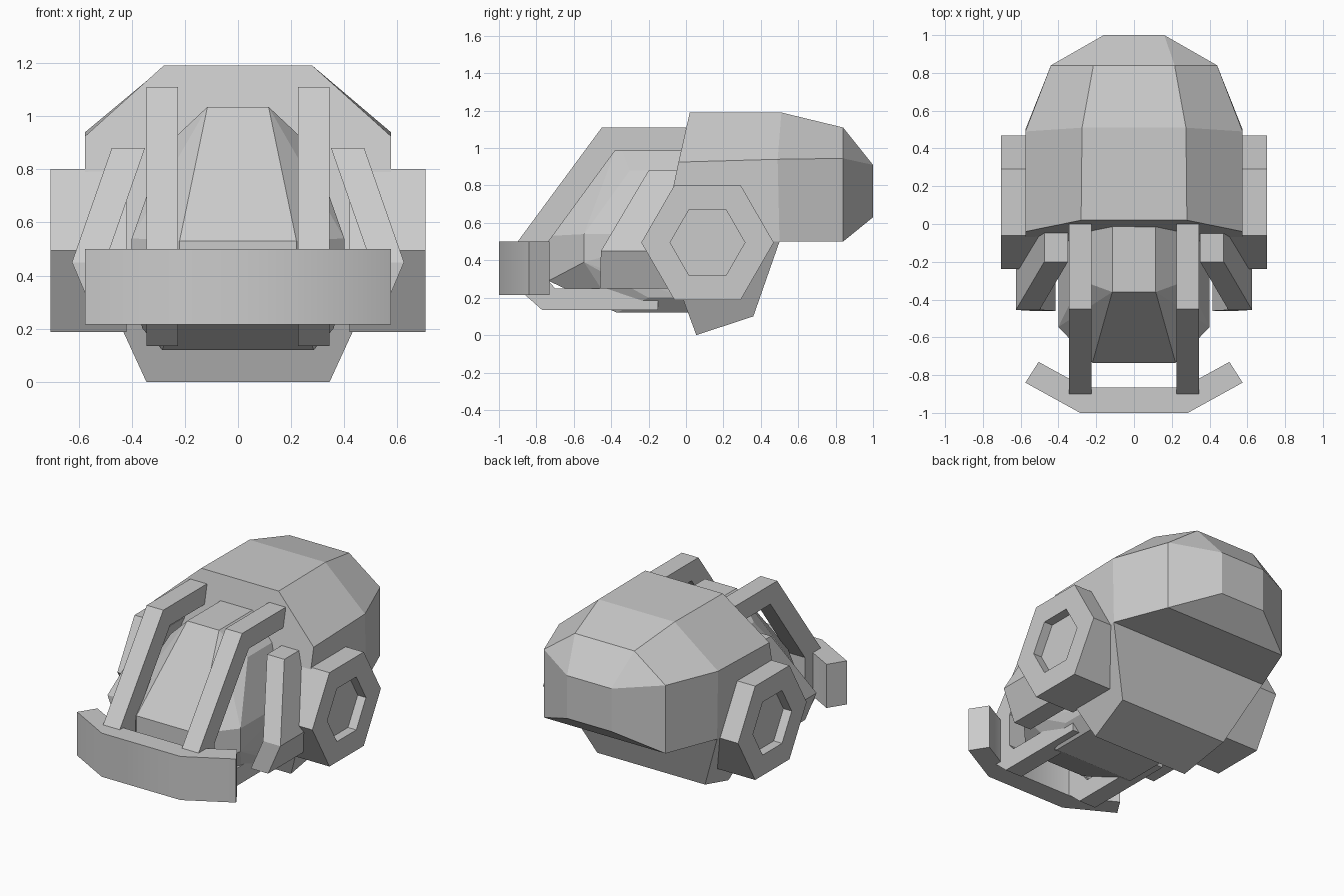
import bpy, bmesh, math
from mathutils import Vector

if "Cube" in bpy.data.objects:
    bpy.data.objects.remove(bpy.data.objects["Cube"])


def finish(name, bm, mirror=False):
    bmesh.ops.remove_doubles(bm, verts=bm.verts, dist=1e-4)
    bmesh.ops.recalc_face_normals(bm, faces=bm.faces)
    mesh = bpy.data.meshes.new(name)
    bm.to_mesh(mesh)
    bm.free()
    ob = bpy.data.objects.new(name, mesh)
    bpy.context.collection.objects.link(ob)
    if mirror:
        ob.modifiers.new("Mirror", 'MIRROR').use_mirror_merge = False
    return ob


def loft(name, rings, mirror=False):
    """Skin a list of equal-length closed rings and cap both ends."""
    bm = bmesh.new()
    rows = [[bm.verts.new(p) for p in r] for r in rings]
    n = len(rows[0])
    for a, b in zip(rows, rows[1:]):
        for i in range(n):
            j = (i + 1) % n
            bm.faces.new((a[i], a[j], b[j], b[i]))
    bm.faces.new(rows[0])
    bm.faces.new(rows[-1])
    return finish(name, bm, mirror)


def hull(name, half):
    """Convex solid from half of its corners, mirrored in x."""
    bm = bmesh.new()
    for x, y, z in half:
        bm.verts.new((x, y, z))
        bm.verts.new((-x, y, z))
    bmesh.ops.convex_hull(bm, input=bm.verts)
    bmesh.ops.dissolve_limit(bm, angle_limit=math.radians(1.5),
                             verts=bm.verts, edges=bm.edges)
    return finish(name, bm)


def both(half):
    return half + [(-x, y, z) for x, y, z in reversed(half)]


# Cranium: stations from front to back (top, temple, lower edge)
loft("cranium", [both(r) for r in (
    [(.28, .02, 1.19), (.575, -.04, .925), (.575, -.13, .5)],
    [(.275, .51, 1.19), (.575, .49, .94), (.575, .5, .5)],
    [(.215, .84, 1.11), (.44, .84, .945), (.44, .84, .5)],
    [(.16, 1, .91), (.16, 1, .91), (.16, 1, .63)])])

# Tapered neck
hull("neck", [(.575, .5, .5), (.575, -.13, .5), (.39, .36, .1), (.345, .055, 0)])

# Faceted face block
hull("face_block", [
    (.115, -.36, 1.035), (.115, -.01, 1.035),
    (.28, -.3, .88), (.28, -.01, .88),
    (.22, -.735, .53), (.22, -.735, .29),
    (.4, -.545, .54), (.4, -.545, .39), (.4, -.01, .54),
    (.36, -.2, .2), (.36, -.01, .2),
    (.285, -.37, .12), (.285, .1, .12)])

# Ear discs with a hexagonal recess
bm = bmesh.new()
hexa = [(math.cos(i * math.pi / 3), math.sin(i * math.pi / 3)) for i in range(6)]


def ring(x, r):
    return [(x, .115 + r * c, .495 + r * s) for c, s in hexa]


bm.free()
loft("ear_disc", [ring(.42, .354), ring(.705, .354), ring(.705, .2), ring(.645, .2)],
     mirror=True)

# Cheek bars: side profile with outer x, leaning outward at the bottom
cheek = [(.475, -.04, .88), (.475, -.2, .88), (.625, -.455, .45),
         (.54, -.46, .25), (.54, -.08, .25), (.625, -.24, .45)]
# split as sections running down the bar so every side stays clean
sections = []
for x, front, back, z in ((.475, -.2, -.04, .88), (.625, -.455, -.1, .45),
                          (.54, -.46, -.08, .25)):
    sections.append([(x, front, z), (x, back, z),
                     (x - .125, back, z), (x - .125, front, z)])
loft("cheek_bar", sections, mirror=True)

# C-shaped guard bars
outer = [(0, 1.11), (-.45, 1.11), (-.9, .5), (-.9, .25), (-.77, .135), (-.15, .135)]
inner = [(-.15, .25), (-.7, .25), (-.735, .29), (-.735, .5), (-.38, .985), (0, .985)]
loft("guard_bar", [[(x, y, z) for y, z in outer + inner] for x in (.225, .345)],
     mirror=True)

# Wrap-around chin bumper
plan = [(.285, -1), (.575, -.84), (.505, -.73), (.26, -.865)]
plan = [(-x, y) for x, y in plan[1::-1]] + plan + [(-x, y) for x, y in plan[:1:-1]]
bumper = loft("chin_bumper", [[(x, y, z) for x, y in plan] for z in (.215, .5)])
bpy.context.view_layer.objects.active = bumper
bumper.select_set(True)
bpy.ops.object.shade_smooth_by_angle(angle=math.radians(32))
